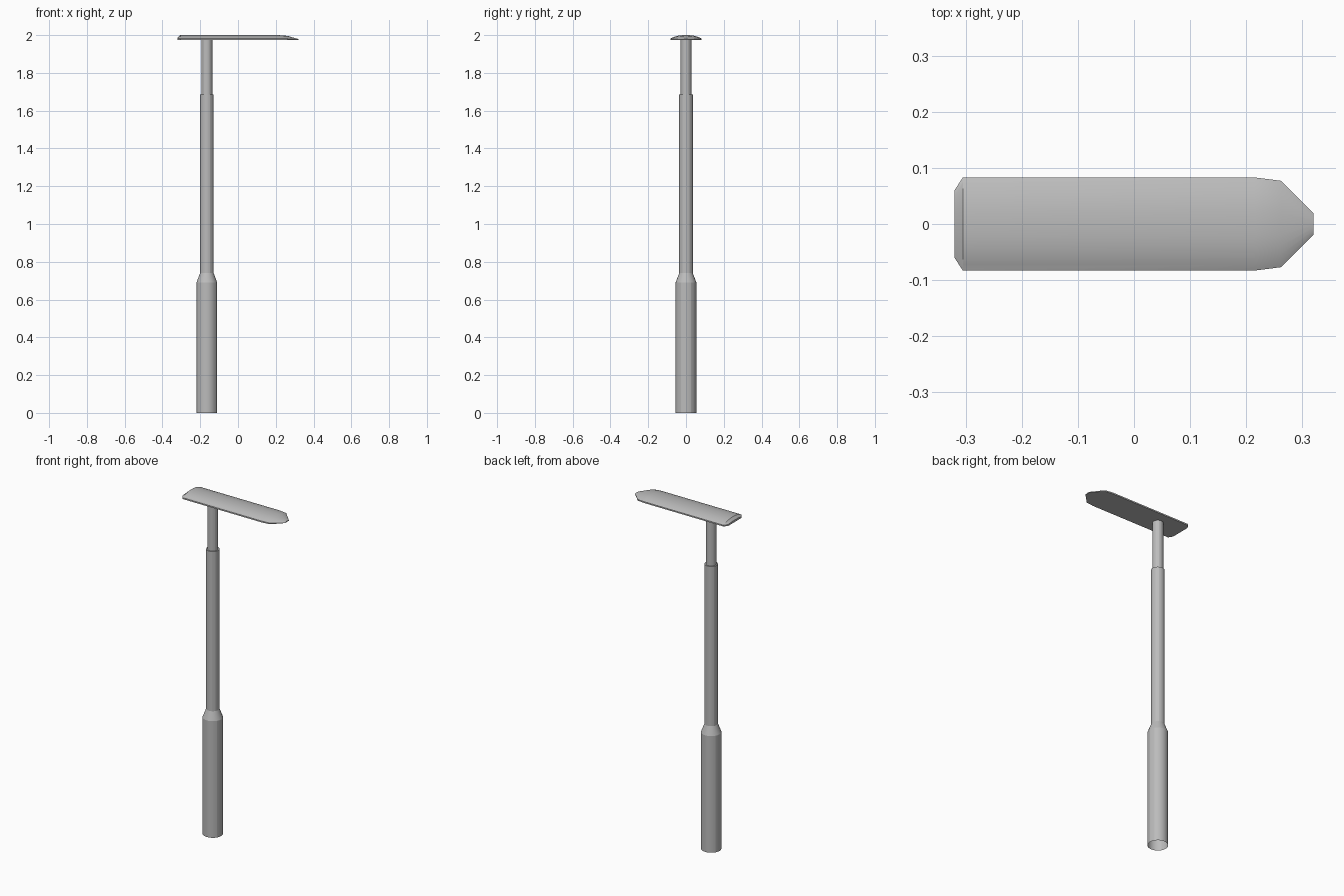
import bpy, bmesh, math

if "Cube" in bpy.data.objects:
    bpy.data.objects.remove(bpy.data.objects["Cube"])

grey = bpy.data.materials.new("grey metal")
grey.diffuse_color = (0.5, 0.5, 0.5, 1)
grey.use_nodes = True
grey.node_tree.nodes["Principled BSDF"].inputs["Base Color"].default_value = grey.diffuse_color


def finish(name, bm, angle):
    bmesh.ops.recalc_face_normals(bm, faces=bm.faces)
    me = bpy.data.meshes.new(name)
    bm.to_mesh(me)
    bm.free()
    me.materials.append(grey)
    ob = bpy.data.objects.new(name, me)
    bpy.context.collection.objects.link(ob)
    bpy.ops.object.select_all(action='DESELECT')
    ob.select_set(True)
    bpy.context.view_layer.objects.active = ob
    bpy.ops.object.shade_smooth_by_angle(angle=math.radians(angle))
    return ob


def bridge(bm, rings):
    for a, b in zip(rings, rings[1:]):
        n = len(a)
        for i in range(n):
            j = (i + 1) % n
            bm.faces.new((a[i], a[j], b[j], b[i]))


# stepped pole, open at the bottom
POLE_X, SIDES = -0.165, 24
profile = [(0.055, 0), (0.055, 0.69), (0.036, 0.74), (0.036, 1.685),
           (0.029, 1.685), (0.029, 1.976)]
bm = bmesh.new()
rings = [[bm.verts.new((POLE_X + r * math.cos(math.tau * i / SIDES),
                        r * math.sin(math.tau * i / SIDES), z))
          for i in range(SIDES)] for r, z in profile]
bridge(bm, rings)
finish("pole", bm, 15)

# lamp head: domed sections along x (x, half width, rim z, top z)
sections = [(-0.32, 0.060, 1.982, 1.986), (-0.305, 0.083, 1.982, 2.0),
            (0.215, 0.083, 1.982, 2.0), (0.262, 0.077, 1.981, 1.996),
            (0.32, 0.019, 1.976, 1.979)]
BOTTOM, STEPS = 1.974, 12
bm = bmesh.new()
rings = []
for x, w, rim, top in sections:
    ring = [bm.verts.new((x, -w, BOTTOM))]
    for k in range(STEPS + 1):
        t = -math.cos(math.pi * k / STEPS)
        ring.append(bm.verts.new((x, w * t, rim + (top - rim) * (1 - abs(t) ** 2.4))))
    ring.append(bm.verts.new((x, w, BOTTOM)))
    rings.append(ring)
bridge(bm, rings)
bm.faces.new(rings[0])
bm.faces.new(rings[-1])
finish("lamp_head", bm, 30)
